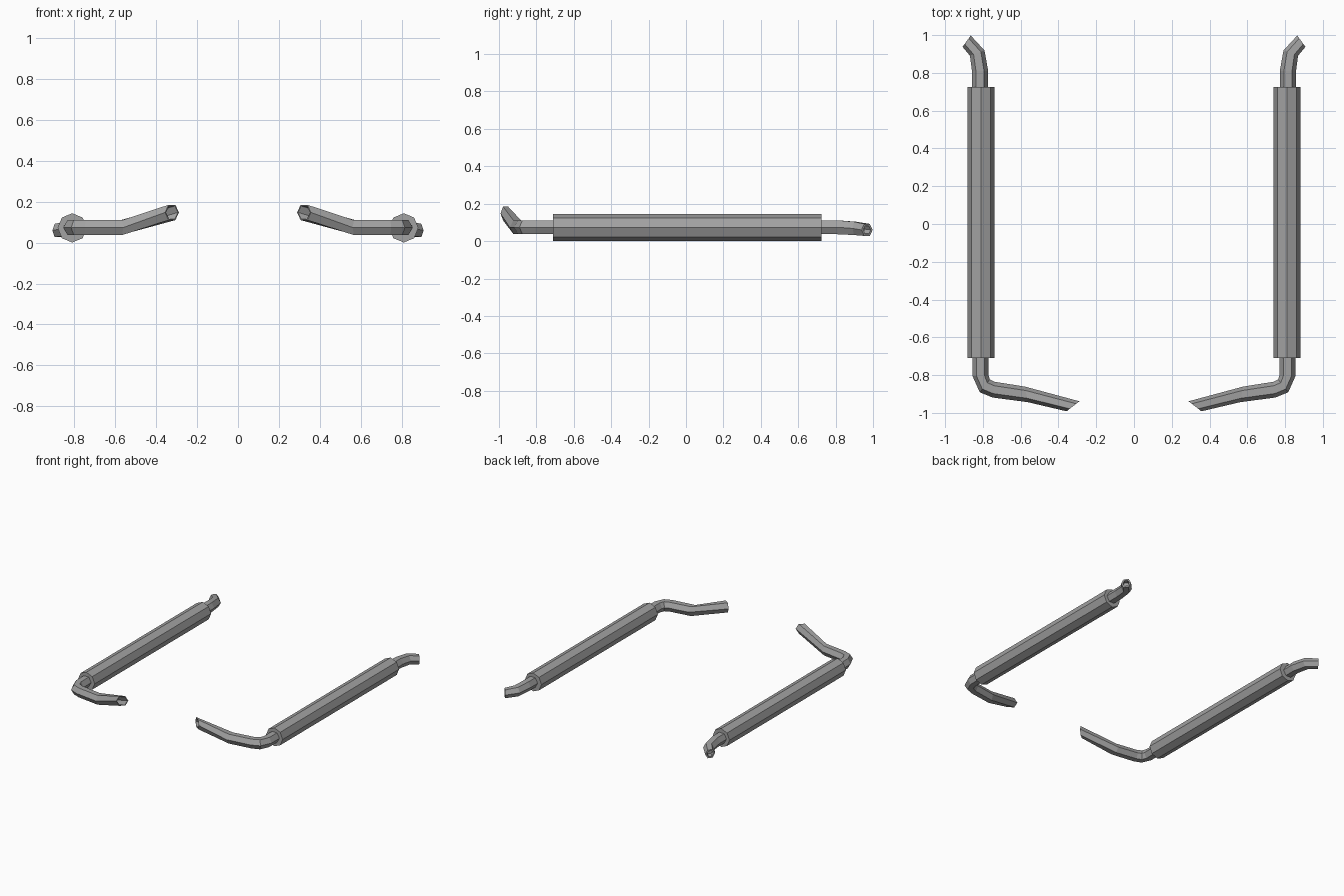
import bpy
import bmesh
from math import sin, cos, pi, radians
from mathutils import Vector

cube = bpy.data.objects.get("Cube")
if cube:
    bpy.data.objects.remove(cube)

steel = bpy.data.materials.new("grey steel")
steel.use_nodes = True
GREY = (0.36, 0.36, 0.36, 1)
steel.diffuse_color = GREY
steel.node_tree.nodes["Principled BSDF"].inputs["Base Color"].default_value = GREY


def ring(centre, yaw, radius, sides):
    """Upright polygon whose sideways axis is turned by yaw degrees."""
    side = Vector((cos(radians(yaw)), sin(radians(yaw)), 0))
    up = Vector((0, 0, 1))
    steps = [2 * pi * i / sides for i in range(sides)]
    return [Vector(centre) + radius * (side * cos(a) + up * sin(a)) for a in steps]


def loft(name, rings):
    """Skin the rings, close both ends and mirror the part across x."""
    bm = bmesh.new()
    loops = [[bm.verts.new(p) for p in r] for r in rings]
    for a, b in zip(loops, loops[1:]):
        for i in range(len(a)):
            j = (i + 1) % len(a)
            bm.faces.new((a[i], a[j], b[j], b[i]))
    bm.faces.new(loops[0])
    bm.faces.new(loops[-1])
    bmesh.ops.recalc_face_normals(bm, faces=bm.faces)
    mesh = bpy.data.meshes.new(name)
    bm.to_mesh(mesh)
    bm.free()
    mesh.materials.append(steel)
    obj = bpy.data.objects.new(name, mesh)
    bpy.context.collection.objects.link(obj)
    obj.modifiers.new("Mirror", 'MIRROR').use_mirror_merge = False
    return obj


# Octagonal mufflers
loft("mufflers", [ring((0.811, y, 0.0725), 0, 0.0715, 8) for y in (-0.71, 0.725)])

# Hexagonal pipes, rear outlet to front inlet: centre, yaw, radius
path = [
    ((0.886, 0.968, 0.06), -54, 0.037),
    ((0.83, 0.905, 0.068), -20, 0.041),
    ((0.815, 0.81, 0.074), 0, 0.043),
    ((0.812, -0.805, 0.074), 0, 0.043),
    ((0.79, -0.857, 0.074), -52, 0.043),
    ((0.743, -0.877, 0.074), -82, 0.042),
    ((0.57, -0.902, 0.074), -101, 0.042),
    ((0.323, -0.965, 0.148), -38, 0.043),
]


def bore(end, inner, wall):
    """Rings of the hollow mouth: the rim, then the recessed floor."""
    centre, yaw, radius = end
    floor = Vector(centre).lerp(Vector(inner[0]), 0.5)
    return [ring(c, yaw, radius * wall, 6) for c in (centre, floor)]


rear = bore(path[0], path[1], 0.65)
front = bore(path[-1], path[-2], 0.85)
loft("pipes", rear[::-1] + [ring(c, yaw, r, 6) for c, yaw, r in path] + front)
